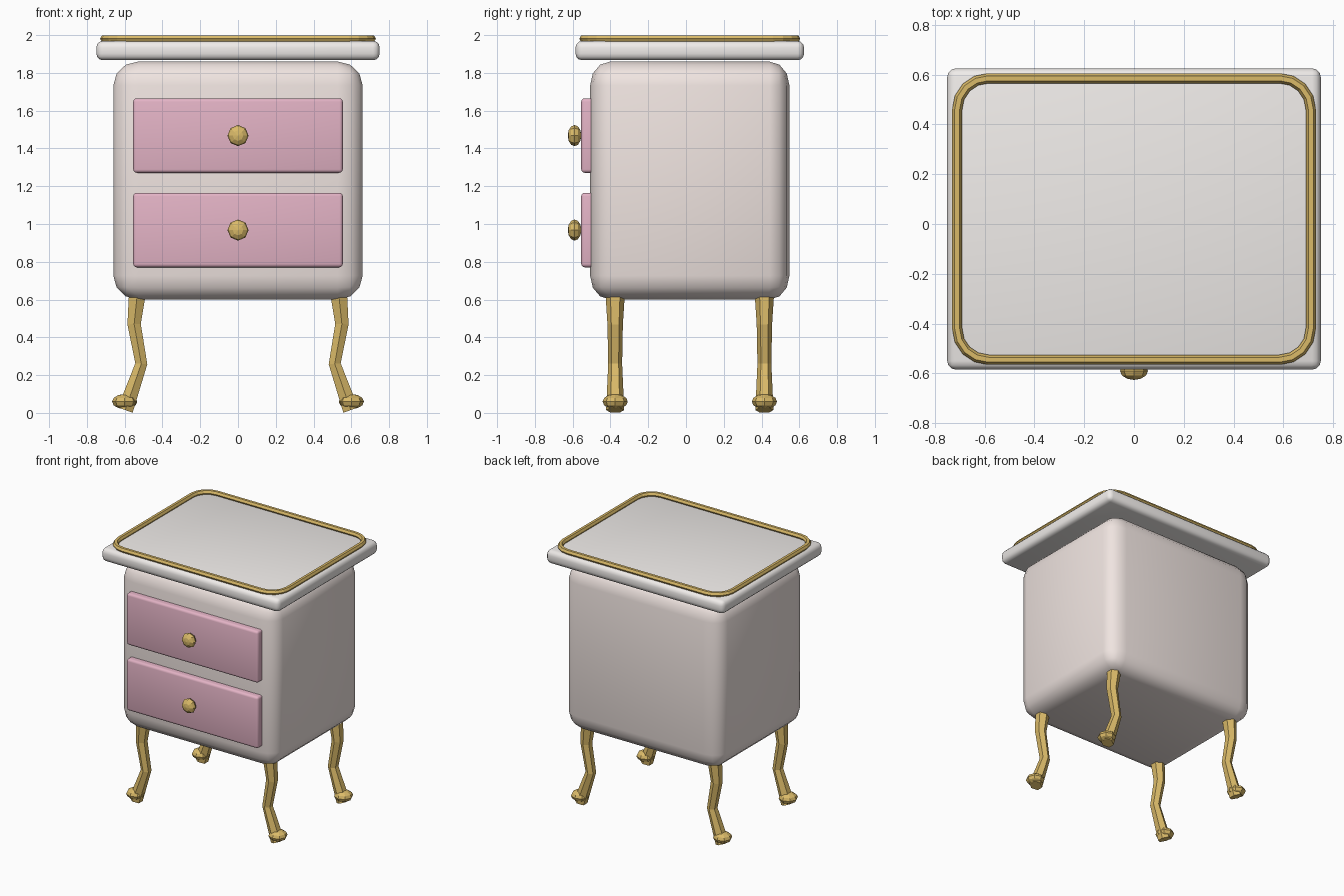
import bpy, math

if "Cube" in bpy.data.objects:
    bpy.data.objects.remove(bpy.data.objects["Cube"])

CY = 0.02  # depth centre of the cabinet


def material(name, color):
    m = bpy.data.materials.new(name)
    m.diffuse_color = (*color, 1)
    m.use_nodes = True
    m.node_tree.nodes["Principled BSDF"].inputs["Base Color"].default_value = m.diffuse_color
    return m


CREAM = material("cream_paint", (0.87, 0.78, 0.75))
WHITE = material("white_paint", (0.87, 0.84, 0.82))
PINK = material("pink_paint", (0.77, 0.45, 0.56))
GOLD = material("gold", (0.70, 0.49, 0.14))


def finish(ob, name, mat, smooth=None):
    ob.name = name
    if mat:
        ob.data.materials.append(mat)
    bpy.ops.object.select_all(action='DESELECT')
    ob.select_set(True)
    bpy.context.view_layer.objects.active = ob
    if smooth:
        bpy.ops.object.shade_smooth_by_angle(angle=math.radians(smooth))
    return ob


def box(name, loc, size, bevel, segments, mat, apply_scale=True):
    bpy.ops.mesh.primitive_cube_add(size=1, location=loc)
    ob = bpy.context.object
    ob.scale = size
    if apply_scale:
        bpy.ops.object.transform_apply(location=False, rotation=False, scale=True)
    mod = ob.modifiers.new("bevel", 'BEVEL')
    mod.width, mod.segments = bevel, segments
    bpy.ops.object.modifier_apply(modifier=mod.name)
    return finish(ob, name, mat, 50)


def ball(name, loc, scale, mat, rot=(0, 0, 0), rings=6):
    bpy.ops.mesh.primitive_uv_sphere_add(segments=8, ring_count=rings, radius=1,
                                         location=loc, rotation=rot)
    ob = bpy.context.object
    ob.scale = scale
    return finish(ob, name, mat)


def tube(name, points, depth, mat, resolution=1, cyclic=False):
    # points are (x, y, z, radius factor)
    cu = bpy.data.curves.new(name, 'CURVE')
    cu.dimensions = '3D'
    cu.bevel_depth, cu.bevel_resolution = depth, resolution
    cu.use_fill_caps = True
    sp = cu.splines.new('POLY')
    sp.points.add(len(points) - 1)
    for p, (x, y, z, r) in zip(sp.points, points):
        p.co, p.radius = (x, y, z, 1), r
    sp.use_cyclic_u = cyclic
    sp.use_smooth = False
    ob = bpy.data.objects.new(name, cu)
    bpy.context.collection.objects.link(ob)
    bpy.ops.object.select_all(action='DESELECT')
    ob.select_set(True)
    bpy.context.view_layer.objects.active = ob
    bpy.ops.object.convert(target='MESH')
    return finish(bpy.context.object, name, mat)


def rounded_rect(hx, hy, r, steps):
    pts = []
    for i, (sx, sy) in enumerate([(1, 1), (-1, 1), (-1, -1), (1, -1)]):
        for k in range(steps + 1):
            a = math.radians(90 * (i + k / steps))
            pts.append((sx * (hx - r) + r * math.cos(a),
                        CY + sy * (hy - r) + r * math.sin(a)))
    return pts


# cabinet body (bevel stays proportional to each side) and top slab
box("cabinet_body", (0, CY, 1.23), (1.32, 1.055, 1.26), 0.1, 3, CREAM, apply_scale=False)
box("top_slab", (0, CY, 1.918), (1.5, 1.21, 0.102), 0.035, 3, WHITE)

# gold rim around the top
rim = rounded_rect(0.71, 0.565, 0.125, 4)
tube("top_rim", [(x, y, 1.981, 1) for x, y in rim], 0.02, GOLD, 1, True)

# drawers with knobs
for label, z in (("upper", 1.468), ("lower", 0.968)):
    box(label + "_drawer", (0, -0.505, z), (1.11, 0.1, 0.394), 0.018, 3, PINK)
    ball(label + "_knob", (0, -0.59, z), (0.056, 0.056, 0.036), GOLD,
         (math.pi / 2, 0, 0))

# cabriole legs with flattened feet
LEG = [(0.532, 0.64, 1.3), (0.55, 0.47, 1.02), (0.512, 0.26, 0.92), (0.597, 0.015, 1.2)]
for side, sx in (("left", -1), ("right", 1)):
    for end, y in (("front", CY - 0.395), ("back", CY + 0.395)):
        tube(f"{end}_{side}_leg", [(sx * x, y, z, r) for x, z, r in LEG], 0.04, GOLD)
        ball(f"{end}_{side}_foot", (sx * 0.6, y, 0.06), (0.067, 0.067, 0.04), GOLD)
